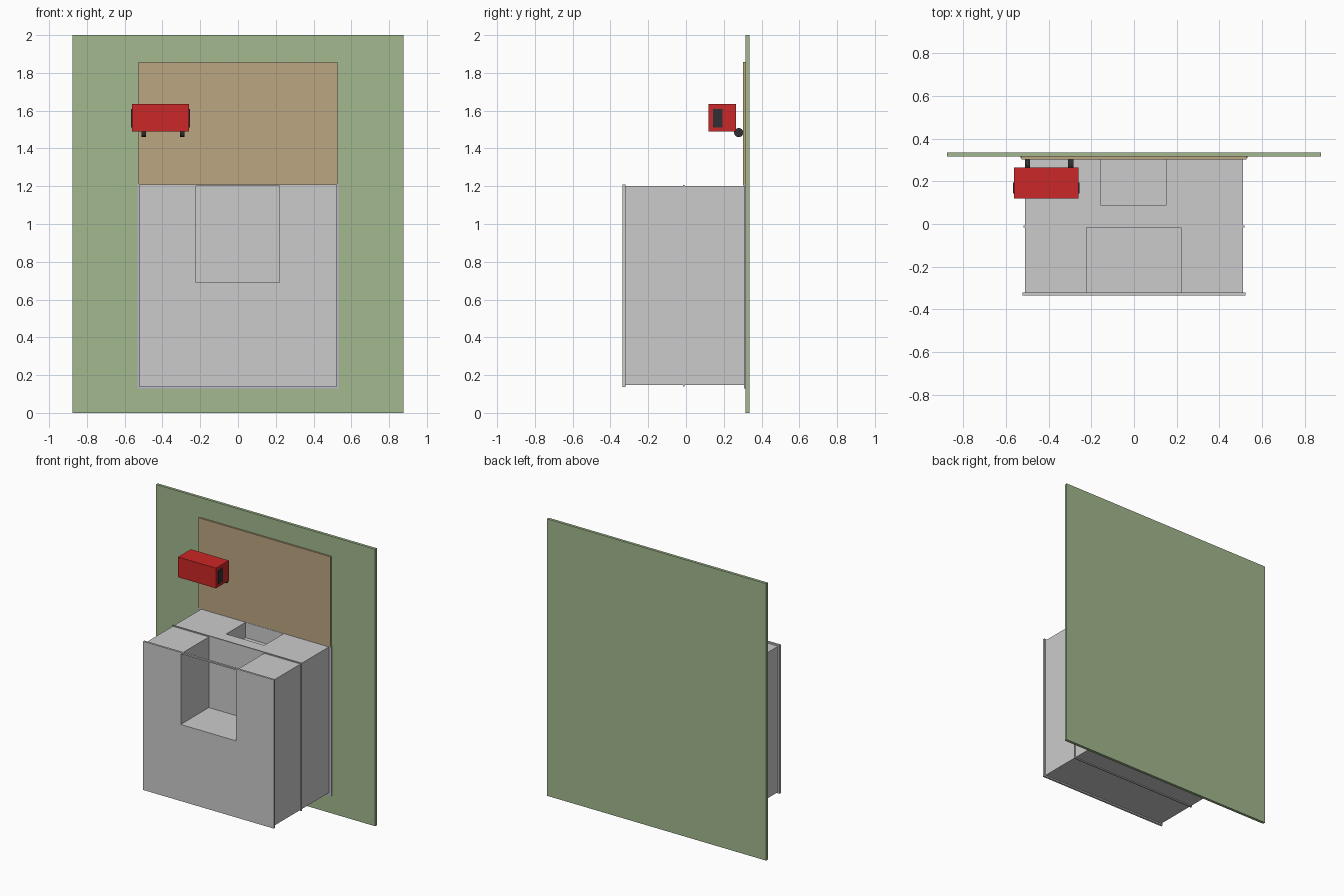
import bpy
import bmesh
import math
from mathutils import Matrix

if "Cube" in bpy.data.objects:
    bpy.data.objects.remove(bpy.data.objects["Cube"])


def material(name, rgb):
    mat = bpy.data.materials.new(name)
    mat.diffuse_color = (*rgb, 1)
    mat.use_nodes = True
    mat.node_tree.nodes["Principled BSDF"].inputs["Base Color"].default_value = mat.diffuse_color
    return mat


GREEN = material("green", (0.36, 0.48, 0.27))
TAN = material("tan", (0.50, 0.38, 0.22))
RED = material("red", (0.60, 0.02, 0.02))
DARK = material("dark", (0.03, 0.03, 0.035))
LILAC = material("lilac", (0.50, 0.48, 0.60))


def finish(name, bm, mat=None):
    mesh = bpy.data.meshes.new(name)
    bm.to_mesh(mesh)
    bm.free()
    obj = bpy.data.objects.new(name, mesh)
    bpy.context.collection.objects.link(obj)
    if mat:
        mesh.materials.append(mat)
    return obj


def box(name, x, y, z, mat=None):
    """Box from (min, max) pairs on each axis."""
    bm = bmesh.new()
    size = [b - a for a, b in (x, y, z)]
    mid = [(a + b) / 2 for a, b in (x, y, z)]
    bmesh.ops.create_cube(bm, size=1, matrix=Matrix.Translation(mid) @ Matrix.Diagonal((*size, 1)))
    return finish(name, bm, mat)


def cut(obj, x, y, z):
    """Subtract a box and discard the cutter."""
    cutter = box("cutter", x, y, z)
    cutter.hide_render = True
    mod = obj.modifiers.new("cut", "BOOLEAN")
    mod.operation = "DIFFERENCE"
    mod.solver = "EXACT"
    mod.object = cutter
    bpy.context.view_layer.objects.active = obj
    bpy.ops.object.modifier_apply(modifier=mod.name)
    bpy.data.objects.remove(cutter)


# Wall and boards behind the cabinet
box("wall_panel", (-0.875, 0.875), (0.315, 0.335), (0, 2), GREEN)
box("upper_board", (-0.527, 0.527), (0.303, 0.317), (1.205, 1.857), TAN)
box("backing_plate", (-0.532, 0.532), (0.308, 0.317), (0.13, 1.212), LILAC)

# Rear block with shallow pocket in its top
rear = box("rear_block", (-0.51, 0.51), (-0.008, 0.31), (0.147, 1.2))
cut(rear, (-0.155, 0.15), (0.087, 0.306), (1.09, 1.3))

# Thin divider between the two blocks
box("divider_plate", (-0.517, 0.517), (-0.016, -0.007), (0.14, 1.207))

# Front block with deep notch open at the top
front = box("front_block", (-0.51, 0.51), (-0.322, -0.015), (0.147, 1.2))
cut(front, (-0.222, 0.22), (-0.4, 0.05), (0.69, 1.3))

# Front plate with window, keeping a thin rim along the top
plate = box("front_plate", (-0.522, 0.522), (-0.336, -0.321), (0.137, 1.21))
cut(plate, (-0.222, 0.22), (-0.4, -0.3), (0.69, 1.2))

# Red housing with dark end panels
box("red_housing", (-0.562, -0.259), (0.119, 0.265), (1.489, 1.635), RED)
for side, x in (("left", (-0.566, -0.558)), ("right", (-0.263, -0.255))):
    box(f"end_panel_{side}", x, (0.142, 0.194), (1.51, 1.61), DARK)

# Round mounts along the housing's lower back edge
for side, x in (("left", -0.499), ("right", -0.296)):
    bm = bmesh.new()
    bmesh.ops.create_cone(
        bm, cap_ends=True, segments=32, radius1=0.024, radius2=0.024, depth=0.024,
        matrix=Matrix.Translation((x, 0.279, 1.484)) @ Matrix.Rotation(math.pi / 2, 4, "Y"))
    mount = finish(f"mount_{side}", bm, DARK)
    bpy.ops.object.select_all(action="DESELECT")
    mount.select_set(True)
    bpy.context.view_layer.objects.active = mount
    bpy.ops.object.shade_smooth_by_angle()
